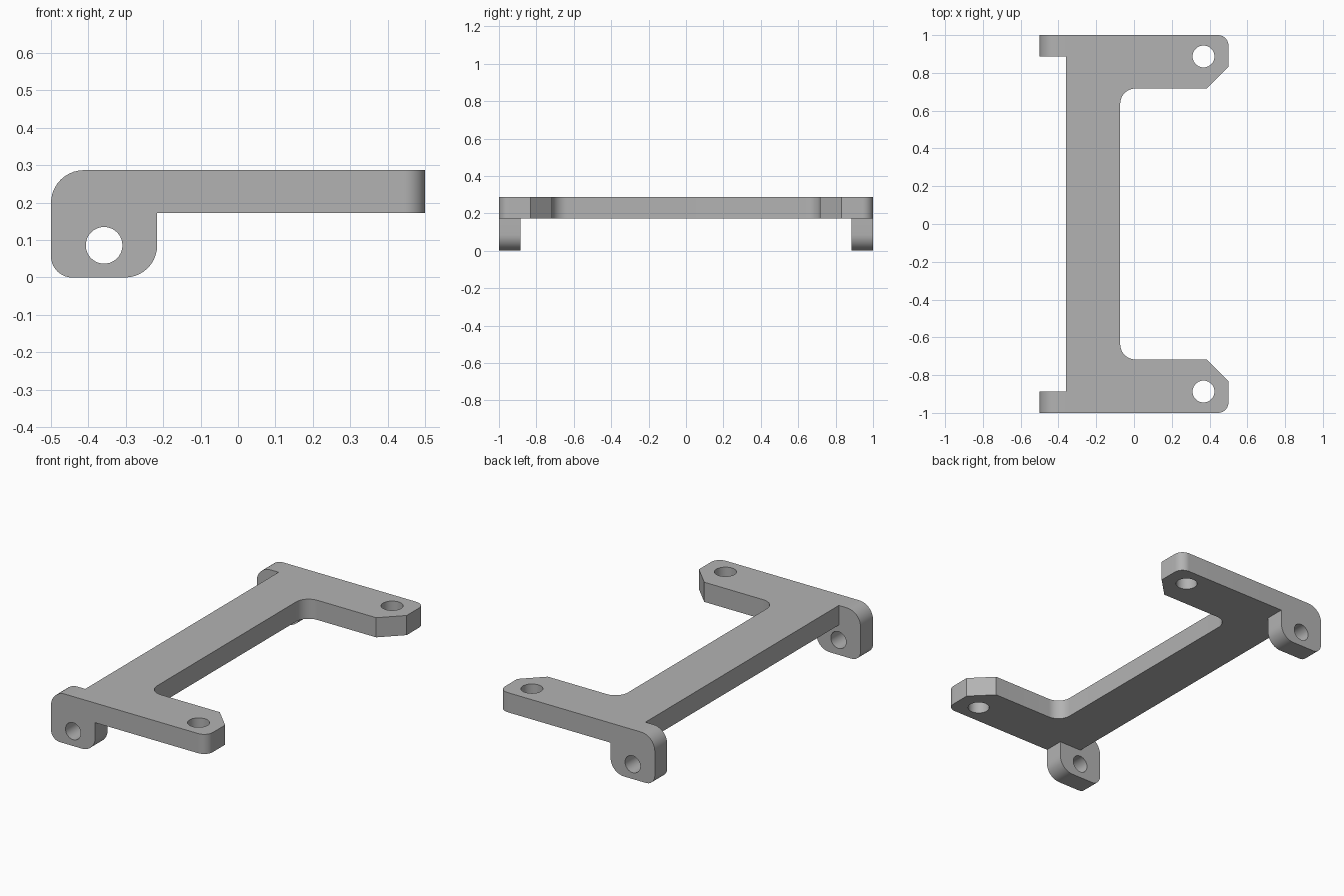
import bpy, bmesh
from math import pi, sin, cos, radians
from mathutils import Vector, Matrix

if "Cube" in bpy.data.objects:
    bpy.data.objects.remove(bpy.data.objects["Cube"])

TOP, UNDER = 0.287, 0.173      # plate heights
LUG_IN = 0.886                 # inner side of the lugs
HINGE = (-0.358, 0.086)        # pivot hole, x and z
BOLT = (0.368, 0.887)          # bolt hole, x and y

grey = bpy.data.materials.new("satin grey")
grey.use_nodes = True
grey.diffuse_color = (0.45, 0.45, 0.45, 1)
grey.node_tree.nodes["Principled BSDF"].inputs["Base Color"].default_value = (0.45, 0.45, 0.45, 1)


def rounded(corners, steps=10):
    """Outline from (x, y, radius) corners, with an arc at each rounded one."""
    out = []
    for i, (x, y, r) in enumerate(corners):
        p = Vector((x, y))
        if r == 0:
            out.append(p)
            continue
        a = (Vector(corners[i - 1][:2]) - p).normalized()
        b = (Vector(corners[(i + 1) % len(corners)][:2]) - p).normalized()
        # right-angled corners only: the arc centre lies along both edges
        for k in range(steps + 1):
            t = k / steps * pi / 2
            out.append(p + r * (a * (1 - sin(t)) + b * (1 - cos(t))))
    return out


def circle(centre, r, n=40):
    return [Vector((centre[0] + r * cos(2 * pi * k / n),
                    centre[1] + r * sin(2 * pi * k / n))) for k in range(n)]


def prism(name, outline, lo, hi, upright=False):
    """Extrude an outline along z, or along y when it is drawn in x and z."""
    bm = bmesh.new()
    place = (lambda p: (p.x, lo, p.y)) if upright else (lambda p: (p.x, p.y, lo))
    face = bm.faces.new([bm.verts.new(place(p)) for p in outline])
    grown = bmesh.ops.extrude_face_region(bm, geom=[face])["geom"]
    move = (0, hi - lo, 0) if upright else (0, 0, hi - lo)
    bmesh.ops.translate(bm, vec=move, verts=[v for v in grown if isinstance(v, bmesh.types.BMVert)])
    bmesh.ops.recalc_face_normals(bm, faces=bm.faces)
    mesh = bpy.data.meshes.new(name)
    bm.to_mesh(mesh)
    bm.free()
    mesh.materials.append(grey)
    obj = bpy.data.objects.new(name, mesh)
    bpy.context.collection.objects.link(obj)
    return obj


def combine(body, tool, operation):
    """Apply a boolean and discard the tool."""
    mod = body.modifiers.new("shape", "BOOLEAN")
    mod.operation, mod.object, mod.solver = operation, tool, "EXACT"
    bpy.ops.object.select_all(action="DESELECT")
    bpy.context.view_layer.objects.active = body
    body.select_set(True)
    bpy.ops.object.modifier_apply(modifier=mod.name)
    bpy.data.objects.remove(tool)


# Flat plate: spine with two arms, mirrored front to back
half = [(-0.073, 0.717, 0.08), (0.385, 0.717, 0), (0.5, 0.832, 0), (0.5, 1, 0.055), (-0.36, 1, 0)]
mirrored = [(x, -y, r) for x, y, r in reversed(half)]
bracket = prism("mounting_bracket", rounded(half + mirrored), UNDER, TOP)

# Hanging hinge lugs at both ends
lug = rounded([(-0.5, 0, 0.057), (-0.216, 0, 0.086), (-0.216, TOP, 0), (-0.5, TOP, 0.088)])
for lo, hi in ((-1, -LUG_IN), (LUG_IN, 1)):
    combine(bracket, prism("hinge_lug", lug, lo, hi, True), "UNION")

# Pivot hole through both lugs, bolt hole through each arm
combine(bracket, prism("pivot_cutter", circle(HINGE, 0.049), -1.1, 1.1, True), "DIFFERENCE")
for side in (-1, 1):
    hole = circle((BOLT[0], side * BOLT[1]), 0.058)
    combine(bracket, prism("bolt_cutter", hole, 0.1, 0.4), "DIFFERENCE")

# Smooth arcs, crisp edges
bpy.ops.object.shade_smooth_by_angle(angle=radians(30))
